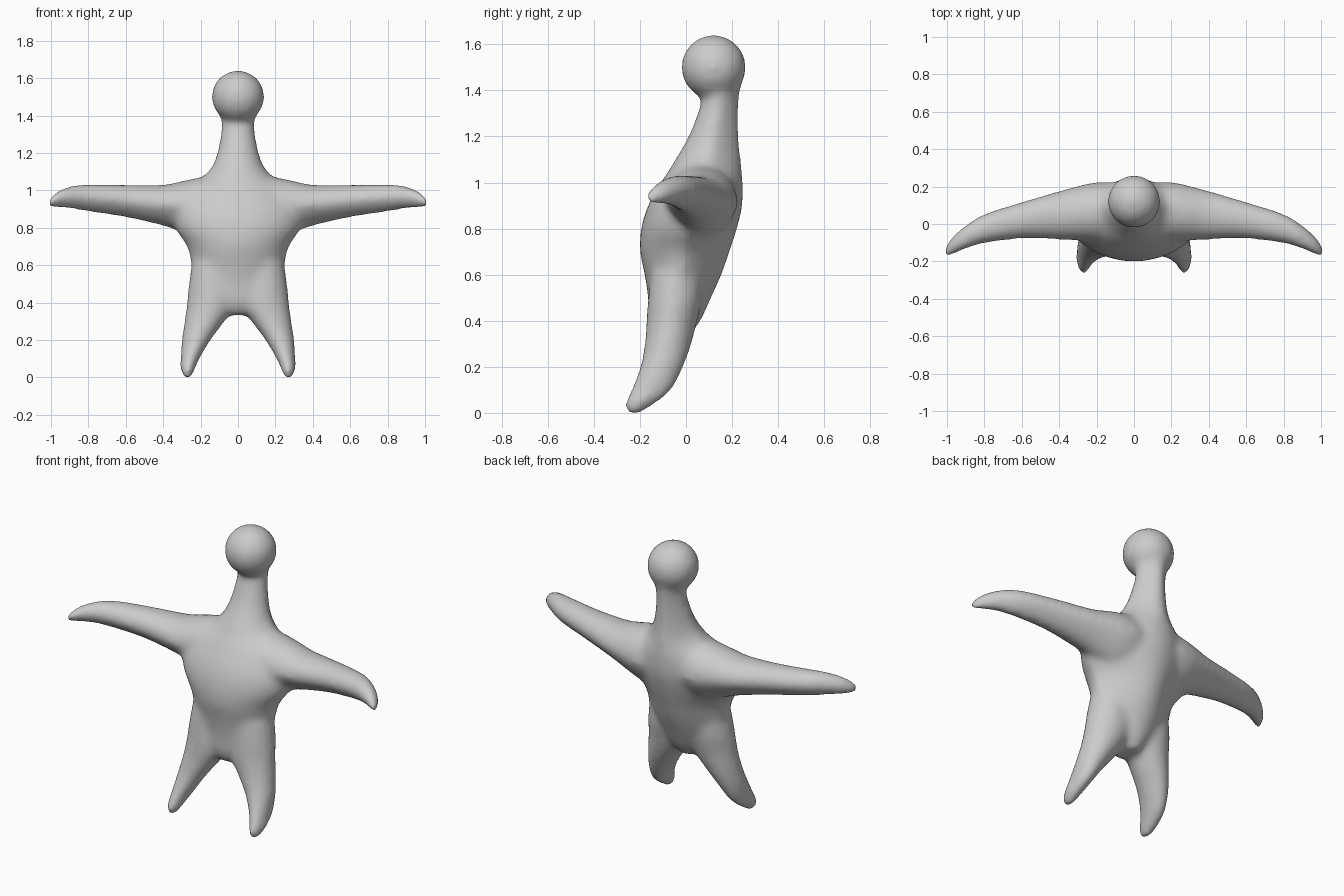
import bpy, bmesh
from math import sin, cos, pi
from mathutils import Vector, Matrix

old = bpy.data.objects.get("Cube")
if old:
    bpy.data.objects.remove(old)

grey = bpy.data.materials.new("plain_grey")
grey.use_nodes = True
colour = (0.6, 0.6, 0.6, 1)
grey.diffuse_color = colour
grey.node_tree.nodes["Principled BSDF"].inputs["Base Color"].default_value = colour

SIDES, STEPS = 32, 5


def smooth_rows(rows):
    """Catmull-Rom curve through the section rows."""
    pts = [Vector(r) for r in rows]
    pts = [pts[0]] + pts + [pts[-1]]
    out = []
    for a, b, c, d in zip(pts, pts[1:], pts[2:], pts[3:]):
        for i in range(STEPS):
            t = i / STEPS
            out.append(b + (c - a) * (t / 2) + (a * 2 - b * 5 + c * 4 - d) * (t * t / 2)
                       + (b * 3 - a - c * 3 + d) * (t ** 3 / 2))
    return out + [pts[-1]]


def loft(bm, rows, pinch, place):
    """Skin sections given as (position, low u, high u, low v, high v).
    Pinch narrows the high v side, or the low v side when negative."""
    rings = []
    for p, u0, u1, v0, v1 in smooth_rows(rows):
        ring = []
        for k in range(SIDES):
            a = 2 * pi * k / SIDES
            narrow = 1 - max(0, pinch * sin(a))
            u = (u0 + u1) / 2 + (u1 - u0) / 2 * cos(a) * narrow
            v = (v0 + v1) / 2 + (v1 - v0) / 2 * sin(a)
            ring.append(bm.verts.new(place(p, u, v)))
        rings.append(ring)
    for r, s in zip(rings, rings[1:]):
        for k in range(SIDES):
            j = (k + 1) % SIDES
            bm.faces.new((r[k], r[j], s[j], s[k]))
    bm.faces.new(rings[0])
    bm.faces.new(rings[-1])


# Sections: torso and leg run along z (u = x, v = y), arm along x (u = y, v = z)
torso = [(0.335, -0.06, 0.06, -0.13, 0.02), (0.40, -0.15, 0.15, -0.16, 0.065),
         (0.50, -0.23, 0.23, -0.165, 0.11), (0.60, -0.25, 0.25, -0.18, 0.155),
         (0.70, -0.275, 0.275, -0.20, 0.19), (0.80, -0.34, 0.34, -0.195, 0.222),
         (0.90, -0.36, 0.36, -0.165, 0.245), (1.00, -0.30, 0.30, -0.11, 0.247),
         (1.06, -0.205, 0.205, -0.07, 0.242), (1.12, -0.145, 0.145, -0.035, 0.237),
         (1.20, -0.113, 0.113, 0.01, 0.23), (1.30, -0.094, 0.094, 0.05, 0.228),
         (1.38, -0.09, 0.09, 0.07, 0.235), (1.48, -0.10, 0.10, 0.06, 0.25)]
arm = [(0.05, -0.11, 0.22, 0.72, 1.09), (0.20, -0.10, 0.225, 0.74, 1.07),
       (0.30, -0.09, 0.205, 0.775, 1.05), (0.40, -0.085, 0.178, 0.81, 1.03),
       (0.60, -0.08, 0.12, 0.855, 1.03), (0.80, -0.105, 0.055, 0.885, 1.033),
       (0.90, -0.135, -0.005, 0.90, 1.022), (0.975, -0.168, -0.07, 0.905, 0.99),
       (1.012, -0.18, -0.13, 0.91, 0.955)]
leg = [(-0.005, 0.25, 0.29, -0.26, -0.20), (0.04, 0.23, 0.308, -0.267, -0.13),
       (0.10, 0.205, 0.308, -0.24, -0.06), (0.20, 0.145, 0.302, -0.20, -0.01),
       (0.30, 0.07, 0.287, -0.18, 0.025), (0.40, 0.00, 0.274, -0.172, 0.05),
       (0.50, 0.00, 0.264, -0.165, 0.07), (0.62, 0.02, 0.245, -0.15, 0.07)]

# Figure: torso, arms, legs and head fused into one soft skin
bm = bmesh.new()
loft(bm, torso, 0.4, lambda p, u, v: (u, v, p))
for side in (-1, 1):
    loft(bm, arm, -0.3, lambda p, u, v: (side * p, u, v))
    loft(bm, leg, 0.1, lambda p, u, v: (side * u, v, p))
bmesh.ops.create_uvsphere(bm, u_segments=48, v_segments=24, radius=0.141,
                          matrix=Matrix.Translation((0, 0.12, 1.5)))
bmesh.ops.recalc_face_normals(bm, faces=bm.faces)
mesh = bpy.data.meshes.new("figure")
bm.to_mesh(mesh)
bm.free()
mesh.materials.append(grey)
figure = bpy.data.objects.new("figure", mesh)
bpy.context.collection.objects.link(figure)
fuse = figure.modifiers.new("fuse", "REMESH")
fuse.mode = "VOXEL"
fuse.voxel_size = 0.014
fuse.use_smooth_shade = True
soften = figure.modifiers.new("soften", "SMOOTH")
soften.factor = 0.5
soften.iterations = 24
